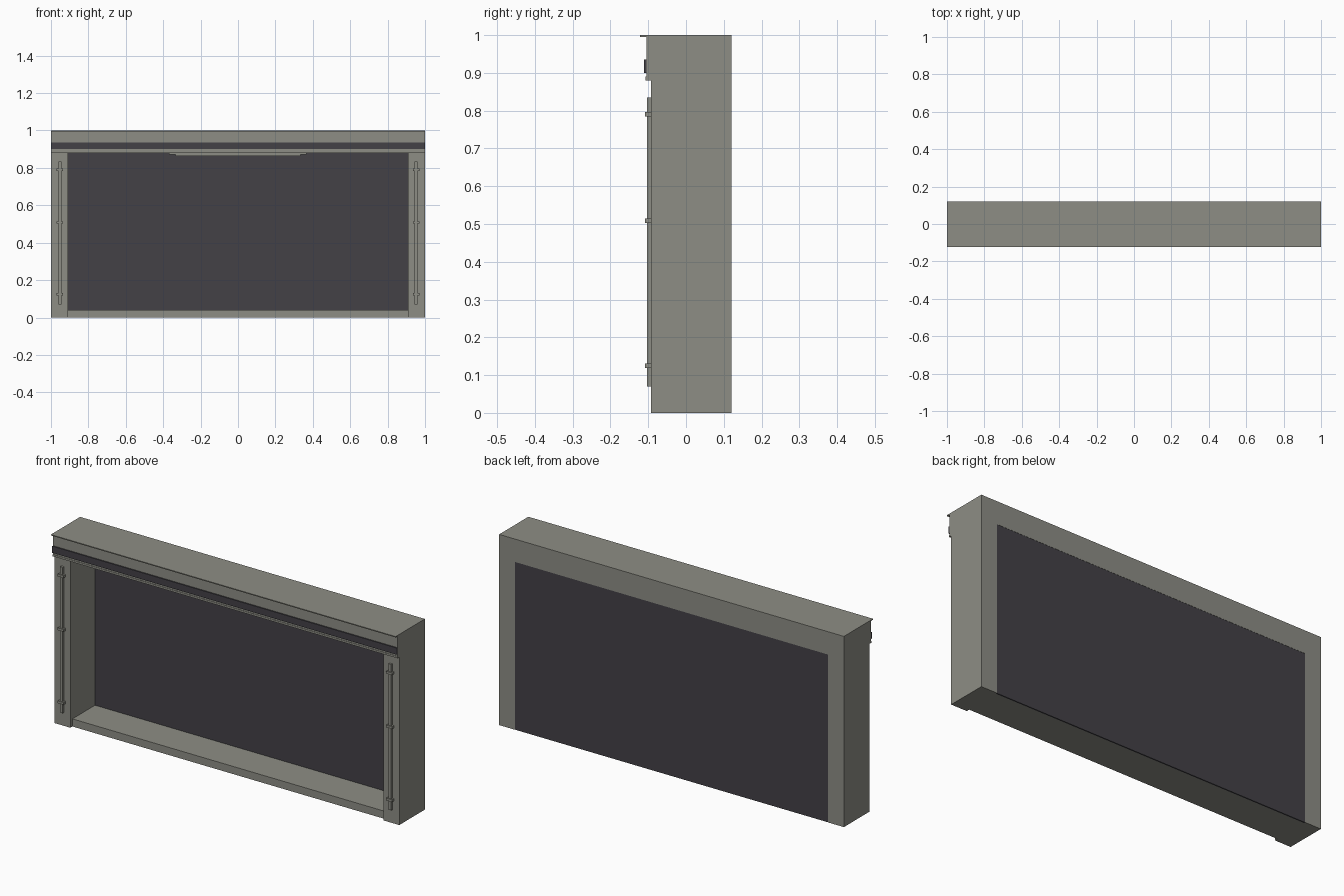
import bpy
from math import pi

cube = bpy.data.objects.get("Cube")
if cube:
    bpy.data.objects.remove(cube, do_unlink=True)


def material(name, rgb):
    m = bpy.data.materials.new(name)
    m.use_nodes = True
    m.diffuse_color = (*rgb, 1)
    m.node_tree.nodes["Principled BSDF"].inputs["Base Color"].default_value = (*rgb, 1)
    return m


STONE = material("warm grey", (0.27, 0.27, 0.235))
DARK = material("charcoal", (0.056, 0.053, 0.062))


def box(name, x, y, z, mat):
    """Box from (min, max) ranges on each axis."""
    ranges = (x, y, z)
    bpy.ops.mesh.primitive_cube_add(size=1, location=[(a + b) / 2 for a, b in ranges])
    ob = bpy.context.object
    ob.name = name
    ob.scale = [b - a for a, b in ranges]
    bpy.ops.object.transform_apply(location=False, rotation=False, scale=True)
    ob.data.materials.append(mat)
    return ob


BACK, FRONT, INNER, HEAD = 0.12, -0.092, 0.908, 0.88

# Surround: header, cornice and sill
box("header", (-1, 1), (-0.105, BACK), (HEAD, 0.996), STONE)
box("cornice", (-1, 1), (-0.122, BACK), (0.995, 1), STONE)
box("sill", (-INNER, INNER), (-0.075, 0.112), (0, 0.04), STONE)
box("back_panel", (-INNER, INNER), (0.112, 0.119), (0, HEAD), DARK)

# Painted band and drip lip on the header
box("header_band", (-1, 1), (-0.111, -0.104), (0.9, 0.935), DARK)
box("header_lip", (-1, 1), (-0.107, -0.104), (HEAD, 0.89), STONE)

# Bar under the header
box("bar_plate", (-0.37, 0.365), (-0.075, -0.045), (0.872, HEAD), STONE)
box("bar_grip", (-0.335, 0.335), (-0.07, -0.05), (0.863, 0.873), STONE)

# Posts with upright rods and their brackets
for side, s in (("left", 1), ("right", -1)):
    box(side + "_post", sorted((s * INNER, s)), (FRONT, BACK), (0, HEAD), STONE)
    cx = s * 0.953
    box(side + "_rod", (cx - 0.008, cx + 0.008), (-0.103, FRONT), (0.07, 0.835), STONE)
    for i, z in enumerate((0.125, 0.508, 0.79)):
        box(f"{side}_bracket_{i + 1}", (cx - 0.017, cx + 0.017),
            (-0.109, FRONT), (z - 0.006, z + 0.006), STONE)
